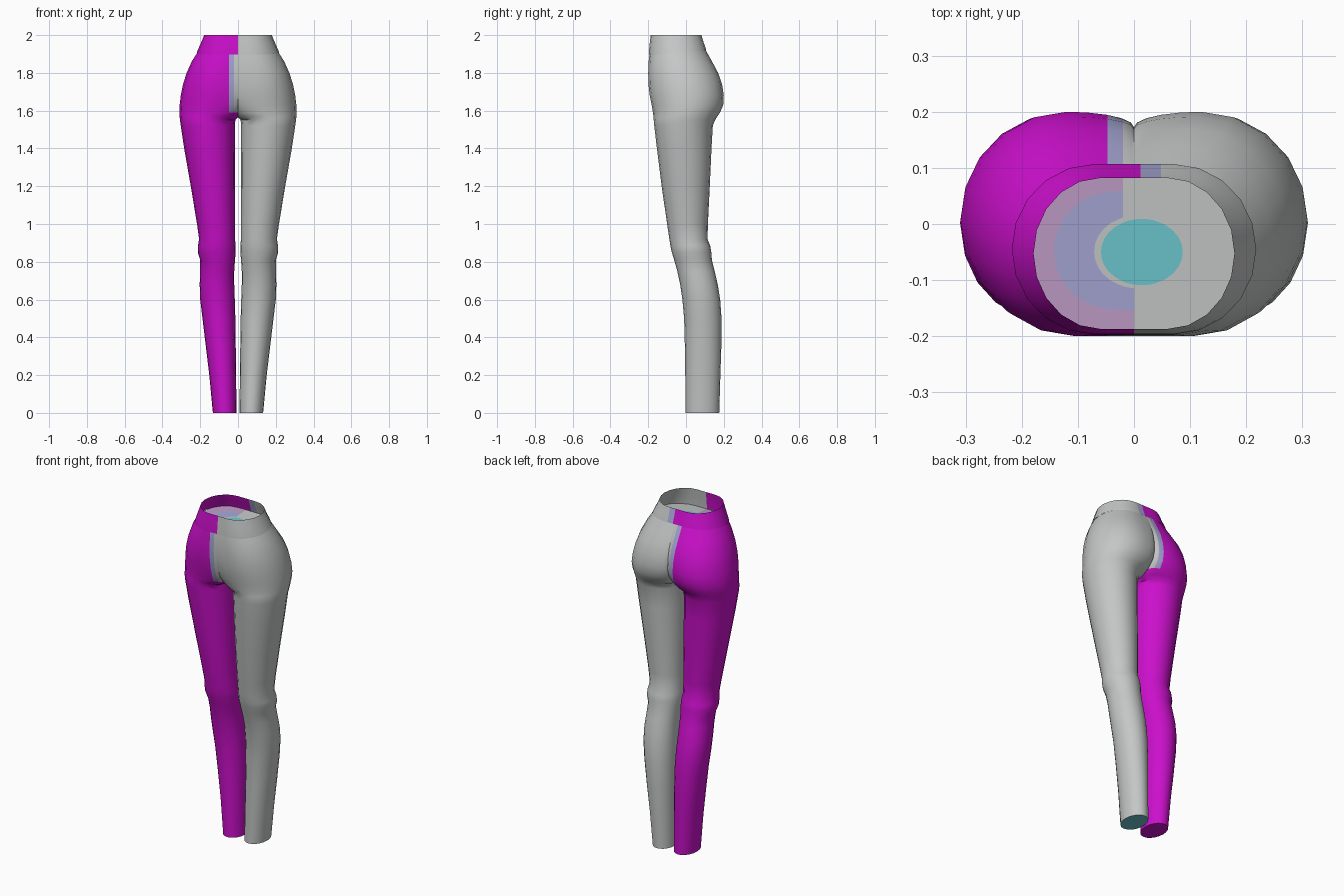
import bpy, bmesh, math
from mathutils import Vector

cube = bpy.data.objects.get("Cube")
if cube:
    bpy.data.objects.remove(cube, do_unlink=True)

N = 10  # segments in each half of a leg section


def material(name, rgb):
    m = bpy.data.materials.new(name)
    m.use_nodes = True
    m.diffuse_color = (*rgb, 1)
    m.node_tree.nodes["Principled BSDF"].inputs["Base Color"].default_value = (*rgb, 1)
    return m


MATS = [material("light grey", (0.55, 0.57, 0.56)),
        material("magenta", (0.6, 0.005, 0.6)),
        material("blue lilac", (0.37, 0.37, 0.64)),
        material("pale lilac", (0.51, 0.33, 0.57)),
        material("teal", (0.15, 0.56, 0.62))]
GREY, MAGENTA, BLUE, LILAC, TEAL = range(5)


def section(z, outer, inner, front, back, cx, kf, kb, tilt=0.0):
    """Left-side outline: inner back edge, round the outside, inner front edge.
    kf and kb say how much of the depth is kept at the inner edge."""
    ym = (front + back) / 2
    pts = []
    for reach, k, order in ((back - ym, kb, range(N, -1, -1)),
                            (front - ym, kf, range(1, N + 1))):
        for i in order:
            a = math.pi * i / N
            c, s = math.cos(a), math.sin(a)
            if c > 0:
                x, y = cx + (outer - cx) * c, ym + reach * s
            else:
                x, y = cx + (cx - inner) * c, ym + reach * (k + (1 - k) * s)
            pts.append(Vector((max(x, 0), y, z + tilt * y)))
    return pts


def full_ring(*args):
    half = section(*args)
    return half + [Vector((-p.x, p.y, p.z)) for p in reversed(half[1:-1])]


def cut_at(bm, x, low):
    """Add a straight edge line at x so colours can change there."""
    faces = [f for f in bm.faces if f.calc_center_median().z > low]
    geom = set(faces)
    for f in faces:
        geom.update(f.edges)
        geom.update(f.verts)
    bmesh.ops.bisect_plane(bm, geom=list(geom), dist=1e-5,
                           plane_co=(x, 0, 0), plane_no=(1, 0, 0))


def finish(bm, name, angle=50):
    mesh = bpy.data.meshes.new(name)
    bm.to_mesh(mesh)
    bm.free()
    for m in MATS:
        mesh.materials.append(m)
    ob = bpy.data.objects.new(name, mesh)
    bpy.context.collection.objects.link(ob)
    bpy.ops.object.select_all(action="DESELECT")
    ob.select_set(True)
    bpy.context.view_layer.objects.active = ob
    bpy.ops.object.shade_smooth_by_angle(angle=math.radians(angle))
    return ob


def bridge(bm, a, b, skip_last=False):
    n = len(a)
    for i in range(n - 1 if skip_last else n):
        j = (i + 1) % n
        bm.faces.new((a[i], a[j], b[j], b[i]))


# Hip sections: z, outer, inner, front, back, centre, front keep, back keep, tilt
HIPS = [(1.915, .213, 0, -.193, .103, .07, 1, 1, .08),
        (1.86, .245, 0, -.198, .138, .08, 1, .98),
        (1.8, .272, 0, -.2, .17, .1, 1, .93),
        (1.74, .291, 0, -.199, .191, .11, .99, .89),
        (1.68, .303, 0, -.192, .2, .12, .97, .86),
        (1.63, .309, 0, -.182, .197, .13, .92, .78),
        (1.59, .31, 0, -.175, .18, .14, .75, .62),
        (1.565, .309, 0, -.172, .163, .15, .45, .4)]
# Leg sections: z, outer, inner, front, back
LEGS = [(1.55, .307, .014, -.171, .154), (1.52, .303, .016, -.168, .142),
        (1.4, .285, .016, -.154, .135), (1.2, .25, .016, -.129, .126),
        (1.0, .217, .016, -.1, .116), (.92, .206, .016, -.088, .114),
        (.885, .212, .012, -.083, .128), (.85, .213, .012, -.075, .134),
        (.81, .2, .016, -.063, .137), (.75, .2, .02, -.046, .152),
        (.68, .203, .02, -.031, .168), (.6, .2, .017, -.019, .181),
        (.5, .188, .014, -.01, .188), (.35, .17, .012, -.006, .187),
        (.2, .152, .01, -.004, .182), (0, .133, .008, -.003, .176)]

# Leggings: both halves joined at the middle
bm = bmesh.new()
for side in (1, -1):
    rings = []
    for row in HIPS + [(*r, (r[1] + r[2]) / 2, .08, .08) for r in LEGS]:
        rings.append([bm.verts.new((p.x * side, p.y, p.z)) for p in section(*row)])
    for i in range(len(rings) - 1):
        bridge(bm, rings[i], rings[i + 1], skip_last=i + 1 < len(HIPS))
    # ankle cap with an inset centre
    cap = bm.faces.new(rings[-1])
    bmesh.ops.inset_region(bm, faces=[cap], thickness=.02)
    cap.material_index = TEAL
bmesh.ops.remove_doubles(bm, verts=bm.verts[:], dist=1e-4)
bmesh.ops.recalc_face_normals(bm, faces=bm.faces[:])
for x in (-.02, -.047):
    cut_at(bm, x, 1.6)
for f in bm.faces:
    c = f.calc_center_median()
    strip = c.z > 1.6 and c.x > -.047
    if c.x < 0:
        f.material_index = MAGENTA
        if strip:
            f.material_index = GREY if c.x > -.02 else BLUE
finish(bm, "leggings")

# Waistband: open flared ring
bm = bmesh.new()
BAND = [(1.912, .218, 0, -.197, .107, .07, 1, 1, .08),
        (1.926, .212, 0, -.196, .104, .07, 1, 1, .06),
        (1.96, .196, 0, -.192, .093, .065, 1, 1, .02),
        (2.0, .179, 0, -.187, .082, .06, 1, 1)]
rings = [[bm.verts.new(p) for p in full_ring(*row)] for row in BAND]
for a, b in zip(rings, rings[1:]):
    bridge(bm, b, a)
bmesh.ops.recalc_face_normals(bm, faces=bm.faces[:])
for x in (.012, .048):
    cut_at(bm, x, 0)
for f in bm.faces:
    c = f.calc_center_median()
    if c.y > 0 and c.x < .048:
        f.material_index = MAGENTA if c.x < .012 else BLUE
    elif c.x < 0:
        f.material_index = MAGENTA
finish(bm, "waistband")

# Inner panel closing the waist, with a teal oval in the middle
bm = bmesh.new()
edge = full_ring(1.913, .212, 0, -.192, .102, .07, 1, 1, .08)
centre = Vector((.014, -.05, 0))
oval = []
for p in edge:
    a = math.atan2(p.y - centre.y, p.x - centre.x)
    q = centre + Vector((.073 * math.cos(a), .059 * math.sin(a), 0))
    oval.append(Vector((q.x, q.y, 1.913 + .08 * q.y)))
rings = [[bm.verts.new(o.lerp(p, t)) for o, p in zip(oval, edge)]
         for t in (0, .08, .55, 1)]
bands = {}
for (a, b), colour in zip(zip(rings, rings[1:]), (GREY, BLUE, LILAC)):
    bridge(bm, a, b)
    for f in bm.faces:
        if f not in bands:
            bands[f] = colour
            f.material_index = colour
bm.faces.new(rings[0]).material_index = TEAL
for x in (0, -.02):
    cut_at(bm, x, 0)
for f in bm.faces:
    c = f.calc_center_median()
    if f.material_index != TEAL and c.x > (-.02 if c.y > -.05 else 0):
        f.material_index = GREY
bmesh.ops.recalc_face_normals(bm, faces=bm.faces[:])
if sum(f.normal.z for f in bm.faces) < 0:
    bmesh.ops.reverse_faces(bm, faces=bm.faces[:])
finish(bm, "waist_panel")
